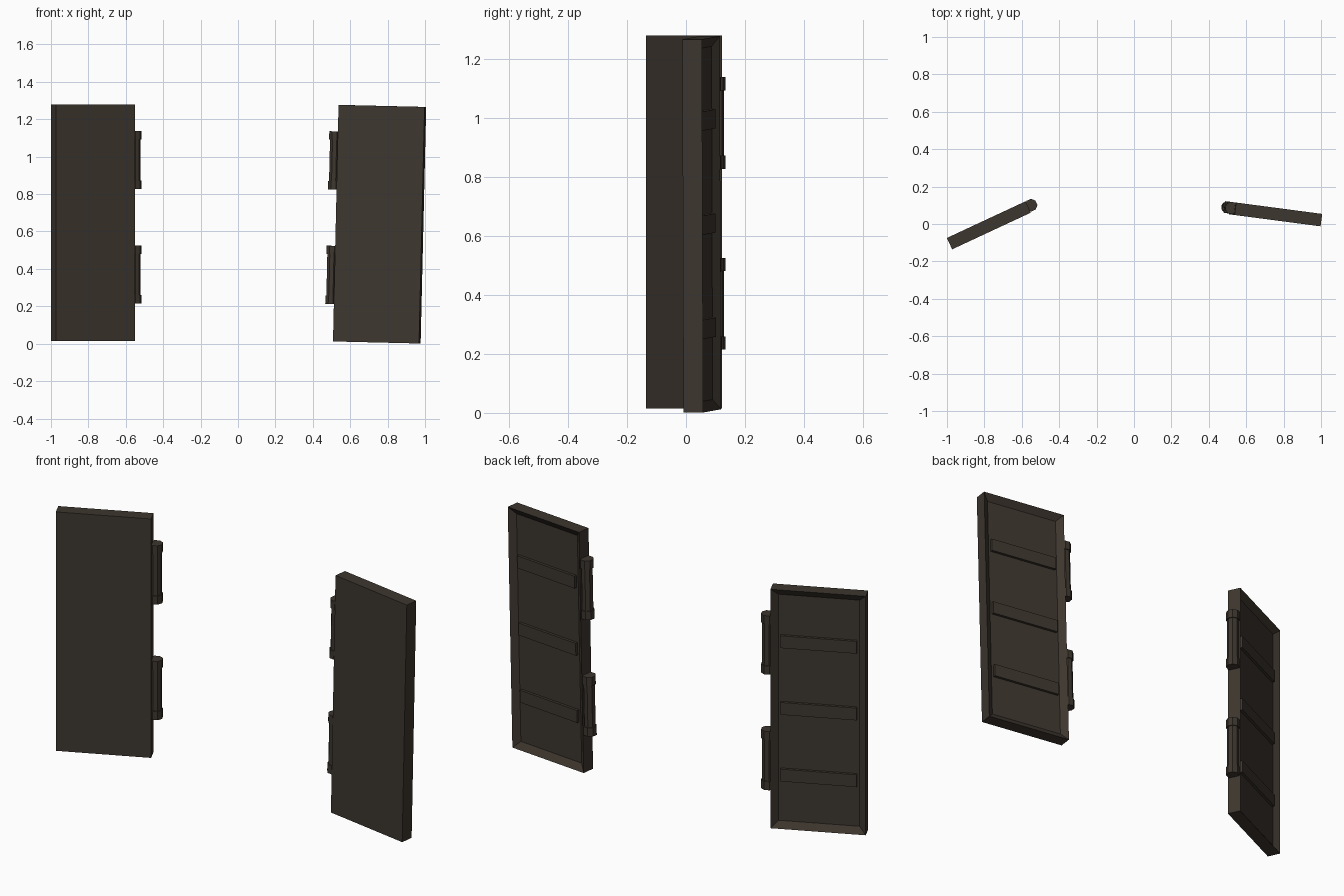
import bpy, bmesh, math
from mathutils import Matrix, Vector

if "Cube" in bpy.data.objects:
    bpy.data.objects.remove(bpy.data.objects["Cube"])

W, T, H = 0.464, 0.067, 1.265      # door width, thickness, height
BORDER, DEPTH, RIB = 0.048, 0.024, 0.014

brown = bpy.data.materials.new("dark brown")
brown.diffuse_color = (0.047, 0.037, 0.028, 1)
brown.use_nodes = True
brown.node_tree.nodes["Principled BSDF"].inputs["Base Color"].default_value = brown.diffuse_color


def finish(bm, name, matrix):
    bmesh.ops.recalc_face_normals(bm, faces=bm.faces)
    mesh = bpy.data.meshes.new(name)
    bm.to_mesh(mesh)
    bm.free()
    mesh.materials.append(brown)
    ob = bpy.data.objects.new(name, mesh)
    ob.matrix_world = matrix
    bpy.context.collection.objects.link(ob)


def box(bm, size, center):
    m = Matrix.Translation(center) @ Matrix.Diagonal((*size, 1))
    bmesh.ops.create_cube(bm, size=1, matrix=m)


def cylinder(bm, r, h, center):
    m = Matrix.Translation(center) @ Matrix.Rotation(math.pi / 8, 4, 'Z')
    bmesh.ops.create_cone(bm, cap_ends=True, segments=8, radius1=r, radius2=r,
                          depth=h, matrix=m)


def door(side, center, yaw, tilt, hinge_dir):
    m = (Matrix.Translation(center) @ Matrix.Rotation(math.radians(yaw), 4, 'Z')
         @ Matrix.Rotation(math.radians(tilt), 4, 'Y'))

    # slab with a recessed panel in the back
    bm = bmesh.new()
    box(bm, (W, T, H), (0, 0, 0))
    bm.normal_update()
    back = [f for f in bm.faces if f.normal.y > 0.9]
    bmesh.ops.inset_region(bm, faces=back, thickness=BORDER)
    bmesh.ops.translate(bm, verts=back[0].verts, vec=(0, -DEPTH, 0))
    finish(bm, side + "_door_slab", m)

    # cross ribs in the recess
    bm = bmesh.new()
    y = T / 2 - DEPTH
    for z in (-0.353, 0, 0.353):
        box(bm, (W - 2 * BORDER + 0.004, RIB + 0.01, 0.065),
            (0, y + RIB / 2 - 0.005, z))
    finish(bm, side + "_door_ribs", m)

    # hinge barrels with end collars
    bm = bmesh.new()
    x = hinge_dir * (W / 2 + 0.018)
    for z in (0.335, -0.277):
        cylinder(bm, 0.029, 0.29, (x, 0.002, z))
        for e in (-1, 1):
            cylinder(bm, 0.034, 0.045, (x, 0.002, z + e * 0.133))
    finish(bm, side + "_hinges", m)


door("left", (-0.776, -0.007, 0.647), 25, 0, 1)
door("right", (0.757, 0.053, 0.639), -7.5, 1.36, -1)
